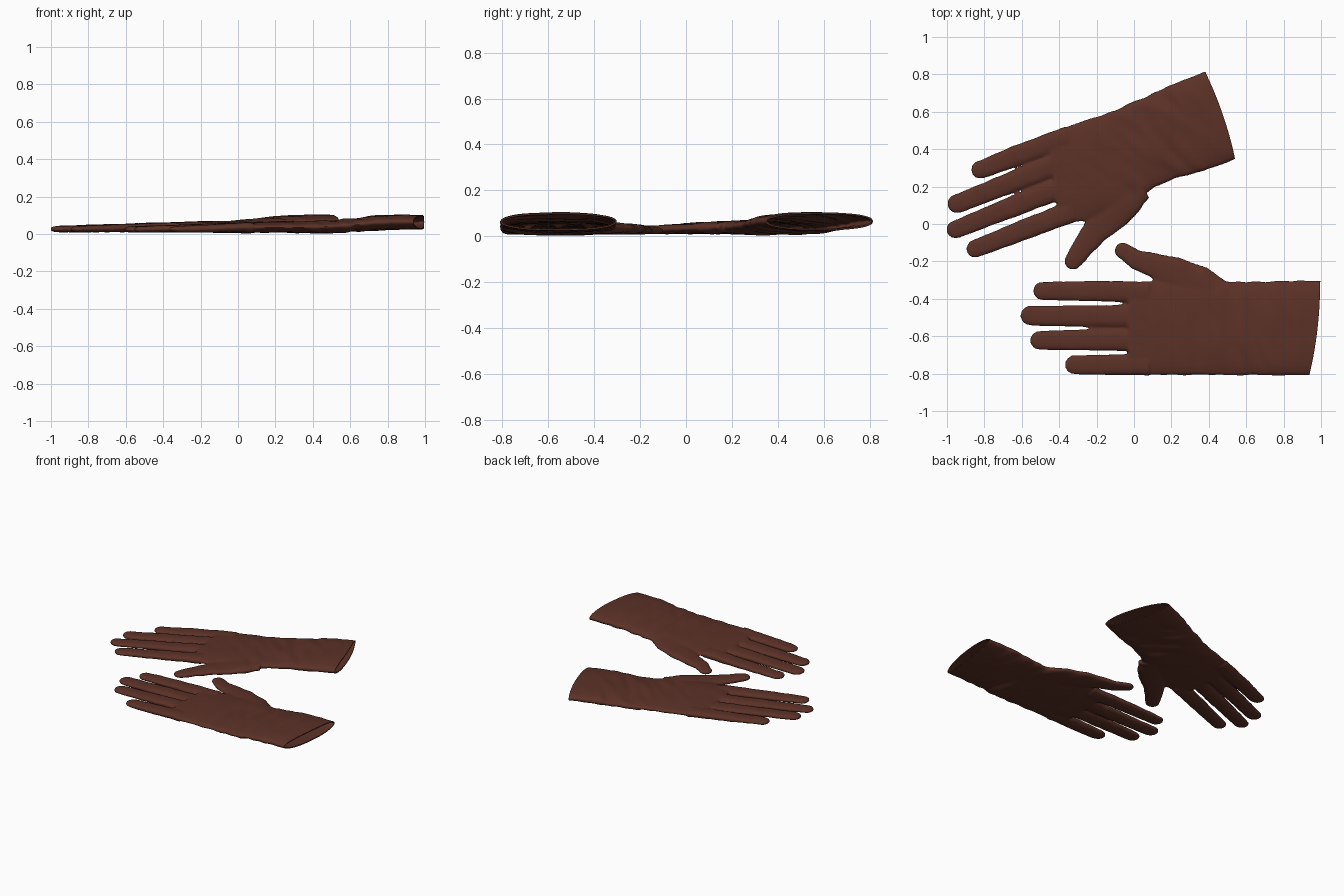
import bpy, bmesh, math
from mathutils import Vector, noise

if "Cube" in bpy.data.objects:
    bpy.data.objects.remove(bpy.data.objects["Cube"])

leather = bpy.data.materials.new("brown leather")
leather.diffuse_color = (0.105, 0.031, 0.02, 1)
leather.use_nodes = True
leather.node_tree.nodes["Principled BSDF"].inputs["Base Color"].default_value = leather.diffuse_color
SIDES = 28


def sgnpow(v, p):
    return math.copysign(abs(v) ** p, v)


def loft(bm, stations):
    """Closed flat tube; each station = edge point a, edge point b, low z, high z."""
    rings = []
    for a, b, lo, hi in stations:
        a, b = Vector(a), Vector(b)
        mid, half = (a + b) / 2, (b - a) / 2
        ring = []
        for i in range(SIDES):
            t = 2 * math.pi * i / SIDES
            p = mid + half * sgnpow(math.cos(t), 0.8)
            z = (lo + hi) / 2 + (hi - lo) / 2 * sgnpow(math.sin(t), 0.9)
            ring.append(bm.verts.new((p.x, p.y, z)))
        rings.append(ring)
    for r, s in zip(rings, rings[1:]):
        for i in range(SIDES):
            j = (i + 1) % SIDES
            bm.faces.new((r[i], r[j], s[j], s[i]))
    bm.faces.new(rings[0])
    bm.faces.new(rings[-1])


def finger(bm, path):
    """Rounded finger from tip to base; path = (x, y, half width)."""
    pts = [Vector(p[:2]) for p in path]
    n = len(pts)
    st = []
    for i, (p, q) in enumerate(zip(pts, path)):
        d = (pts[min(i + 1, n - 1)] - pts[max(i - 1, 0)]).normalized()
        side = Vector((-d.y, d.x))
        k = i / (n - 1)
        zc, th, w = 0.031 + 0.011 * k, 0.017 + 0.009 * k, q[2] + 0.003
        if i == 0:                       # round tip
            for deg in (82, 65, 48, 32, 16):
                c, s = math.cos(math.radians(deg)), math.sin(math.radians(deg))
                m = p - d * w * s
                h = th * c ** 0.6
                st.append((m - side * w * c, m + side * w * c, zc - h, zc + h))
        st.append((p - side * w, p + side * w, zc - th, zc + th))
    loft(bm, st)


def glove(name, palm, fingers, cuff_a, cuff_b, seed):
    bm = bmesh.new()
    loft(bm, palm)
    for f in fingers:
        finger(bm, f)
    bmesh.ops.recalc_face_normals(bm, faces=bm.faces)
    me = bpy.data.meshes.new(name)
    bm.to_mesh(me)
    bm.free()
    ob = bpy.data.objects.new(name, me)
    bpy.context.collection.objects.link(ob)
    # fuse palm and fingers into one skin
    r = ob.modifiers.new("fuse", 'REMESH')
    r.mode = 'VOXEL'
    r.voxel_size = 0.008
    s = ob.modifiers.new("soften", 'SMOOTH')
    s.factor = 0.5
    s.iterations = 5
    dg = bpy.context.evaluated_depsgraph_get()
    fused = bpy.data.meshes.new_from_object(ob.evaluated_get(dg))
    ob.modifiers.clear()
    ob.data = fused
    # cut the cuff open
    bm = bmesh.new()
    bm.from_mesh(fused)
    a, b = Vector(cuff_a), Vector(cuff_b)
    e = (b - a).normalized()
    out = Vector((-e.y, e.x, 0))
    if out.x < 0:
        out = -out
    bmesh.ops.bisect_plane(bm, geom=bm.verts[:] + bm.edges[:] + bm.faces[:],
                           plane_co=(a.x, a.y, 0), plane_no=out, clear_outer=True)
    # leather creases: strongest around the wrist, gentle elsewhere
    bm.normal_update()
    moves = []
    for v in bm.verts:
        dist = -(v.co - Vector((a.x, a.y, 0))).dot(out)
        across = v.co.x * e.x + v.co.y * e.y
        wrist = math.exp(-((dist - 0.38) / 0.22) ** 2)
        q = Vector((dist * 15 + across * 7, across * 5 - dist * 2, v.co.z * 20 + seed))
        amp = 0.003 + 0.006 * wrist
        fade = min(1, max(0.2, dist / 0.1))
        moves.append(v.normal * noise.noise(q) * amp * fade)
    for v, m in zip(bm.verts, moves):
        v.co += m
    # slight outward bow of the cuff hem
    length = (b - a).length
    for v in bm.verts:
        rel = v.co - Vector((a.x, a.y, 0))
        t = rel.x * e.x + rel.y * e.y
        d = -rel.dot(out)
        if d < 0.15:
            u = max(0, min(1, t / length))
            v.co += out * 0.06 * u * (1 - u) * (1 - d / 0.15)
    bm.to_mesh(fused)
    bm.free()
    # leather thickness, inwards
    sol = ob.modifiers.new("thickness", 'SOLIDIFY')
    sol.thickness = 0.007
    sol.offset = -1
    fused.materials.clear()
    fused.materials.append(leather)
    fused.polygons.foreach_set("use_smooth", [True] * len(fused.polygons))
    low = min(v.co.z for v in fused.vertices)
    for v in fused.vertices:
        v.co.z -= low - 0.003
    fused.update()
    return ob


# glove lying along x, thumb towards the back
glove("straight_glove", [
    ((-0.03, -0.31), (-0.03, -0.805), .016, .066),
    ((0.15, -0.30), (0.15, -0.81), .013, .072),
    ((0.35, -0.29), (0.35, -0.81), .012, .074),
    ((0.50, -0.305), (0.48, -0.81), .012, .078),
    ((0.62, -0.305), (0.60, -0.81), .018, .088),
    ((0.75, -0.305), (0.73, -0.81), .026, .106),
    ((0.90, -0.302), (0.87, -0.81), .030, .110),
    ((1.06, -0.300), (1.00, -0.81), .032, .106)], [
    [(-0.49, -0.358, .047), (-0.25, -0.358, .052), (0.08, -0.365, .055)],
    [(-0.555, -0.490, .051), (-0.25, -0.492, .055), (0.08, -0.492, .058)],
    [(-0.505, -0.622, .048), (-0.25, -0.620, .054), (0.08, -0.620, .058)],
    [(-0.32, -0.753, .049), (-0.15, -0.752, .053), (0.08, -0.750, .056)],
    [(-0.06, -0.142, .043), (0.01, -0.190, .051), (0.10, -0.218, .062),
     (0.20, -0.258, .085), (0.34, -0.33, .11), (0.45, -0.41, .10)]],
    (0.995, -0.31), (0.937, -0.81), 3.1)

# glove turned at an angle, thumb towards the front
glove("angled_glove", [
    ((-0.46, 0.485), (-0.40, 0.00), .016, .066),
    ((-0.28, 0.55), (-0.20, 0.02), .013, .072),
    ((-0.10, 0.61), (-0.02, 0.10), .012, .074),
    ((0.00, 0.655), (0.11, 0.195), .012, .080),
    ((0.10, 0.70), (0.22, 0.242), .018, .092),
    ((0.22, 0.752), (0.37, 0.283), .026, .106),
    ((0.32, 0.793), (0.48, 0.320), .030, .110),
    ((0.44, 0.842), (0.60, 0.370), .032, .106)], [
    [(-0.822, 0.290, .047), (-0.62, 0.368, .053), (-0.35, 0.465, .056)],
    [(-0.945, 0.108, .049), (-0.68, 0.213, .053), (-0.35, 0.345, .058)],
    [(-0.955, -0.030, .046), (-0.68, 0.080, .053), (-0.35, 0.210, .058)],
    [(-0.848, -0.132, .046), (-0.62, -0.043, .052), (-0.33, 0.068, .056)],
    [(-0.325, -0.198, .045), (-0.27, -0.120, .056), (-0.20, -0.030, .072),
     (-0.10, 0.070, .095), (0.02, 0.20, .085)]],
    (0.38, 0.815), (0.54, 0.35), 8.4)
